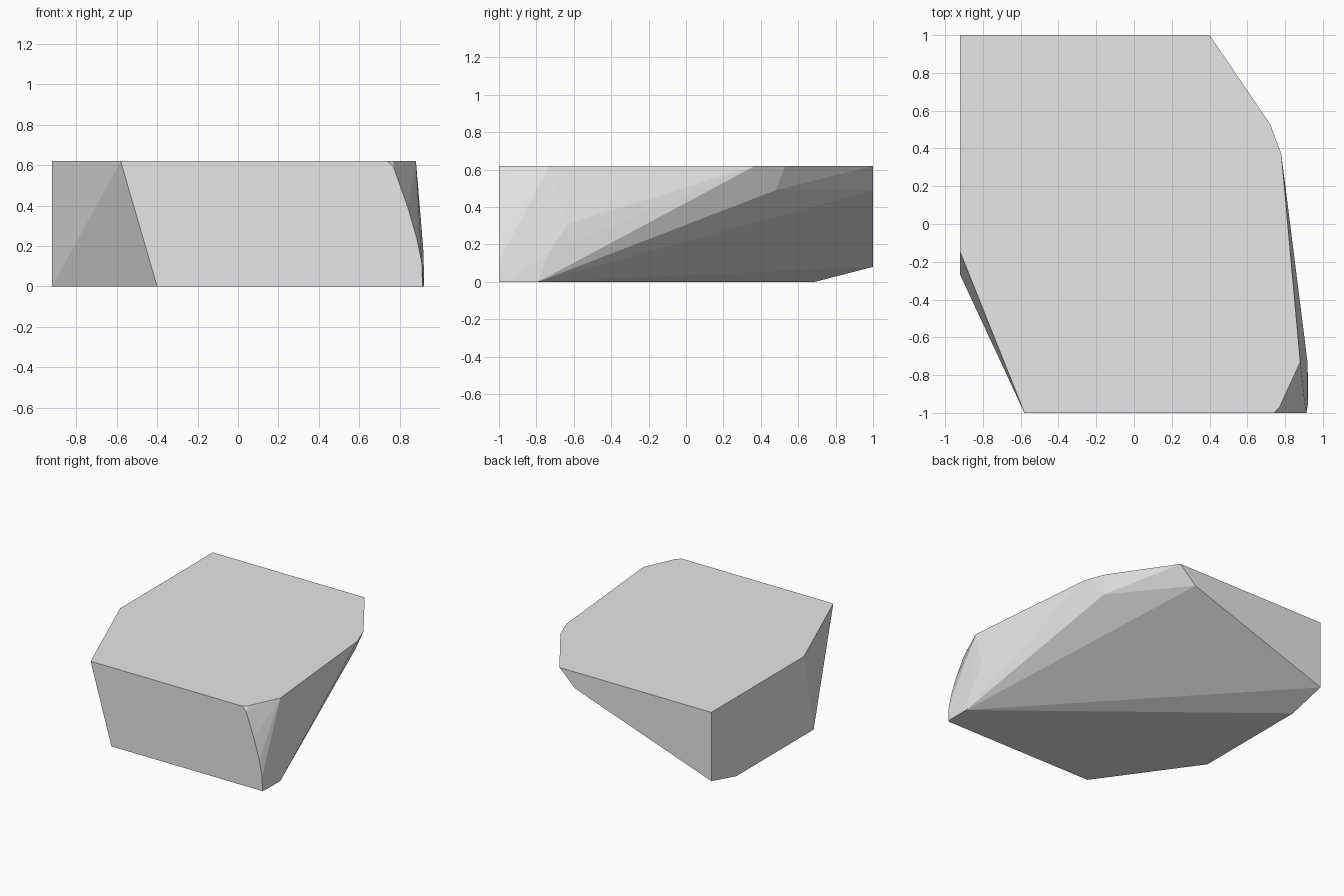
import bpy
import bmesh
from math import radians

if "Cube" in bpy.data.objects:
    bpy.data.objects.remove(bpy.data.objects["Cube"])

TOP = 0.62

# Flat top outline
top_outline = [(-0.92, 1), (0.40, 1), (0.72, 0.53), (0.78, 0.37), (0.88, -0.73),
               (0.77, -0.97), (0.74, -1), (-0.58, -1), (-0.92, -0.15)]
# Flat base outline
base_outline = [(-0.92, 0.69), (-0.92, -0.27), (-0.40, -1), (0.912, -1),
                (0.92, -0.96), (0.92, -0.79)]
# Rounded front corner, as x and z on the front plane
front_curve = [(0.77, 0.588), (0.84, 0.39), (0.885, 0.235), (0.91, 0.11)]
# Chipped back corner and bulge on the side
chips = [(-0.92, 1, 0.08), (0.26, 1, 0.49), (0.685, 0.48, 0.49),
         (0.906, -0.63, 0.31), (0.918, -0.73, 0.16)]

points = [(x, y, TOP) for x, y in top_outline]
points += [(x, y, 0) for x, y in base_outline]
points += [(x, -1, z) for x, z in front_curve]
points += chips

# Wrap the corner points in a faceted stone block
bm = bmesh.new()
for p in points:
    bm.verts.new(p)
hull = bmesh.ops.convex_hull(bm, input=bm.verts[:])
loose = [v for v in bm.verts if not v.link_faces]
bmesh.ops.delete(bm, geom=loose, context='VERTS')
bmesh.ops.dissolve_limit(bm, angle_limit=radians(0.5), verts=bm.verts[:], edges=bm.edges[:])
bmesh.ops.recalc_face_normals(bm, faces=bm.faces[:])

mesh = bpy.data.meshes.new("stone_block")
bm.to_mesh(mesh)
bm.free()
block = bpy.data.objects.new("stone_block", mesh)
bpy.context.collection.objects.link(block)

# Plain grey stone
stone = bpy.data.materials.new("light_grey_stone")
stone.use_nodes = True
grey = (0.8, 0.8, 0.8, 1)
stone.diffuse_color = grey
stone.node_tree.nodes["Principled BSDF"].inputs["Base Color"].default_value = grey
mesh.materials.append(stone)
